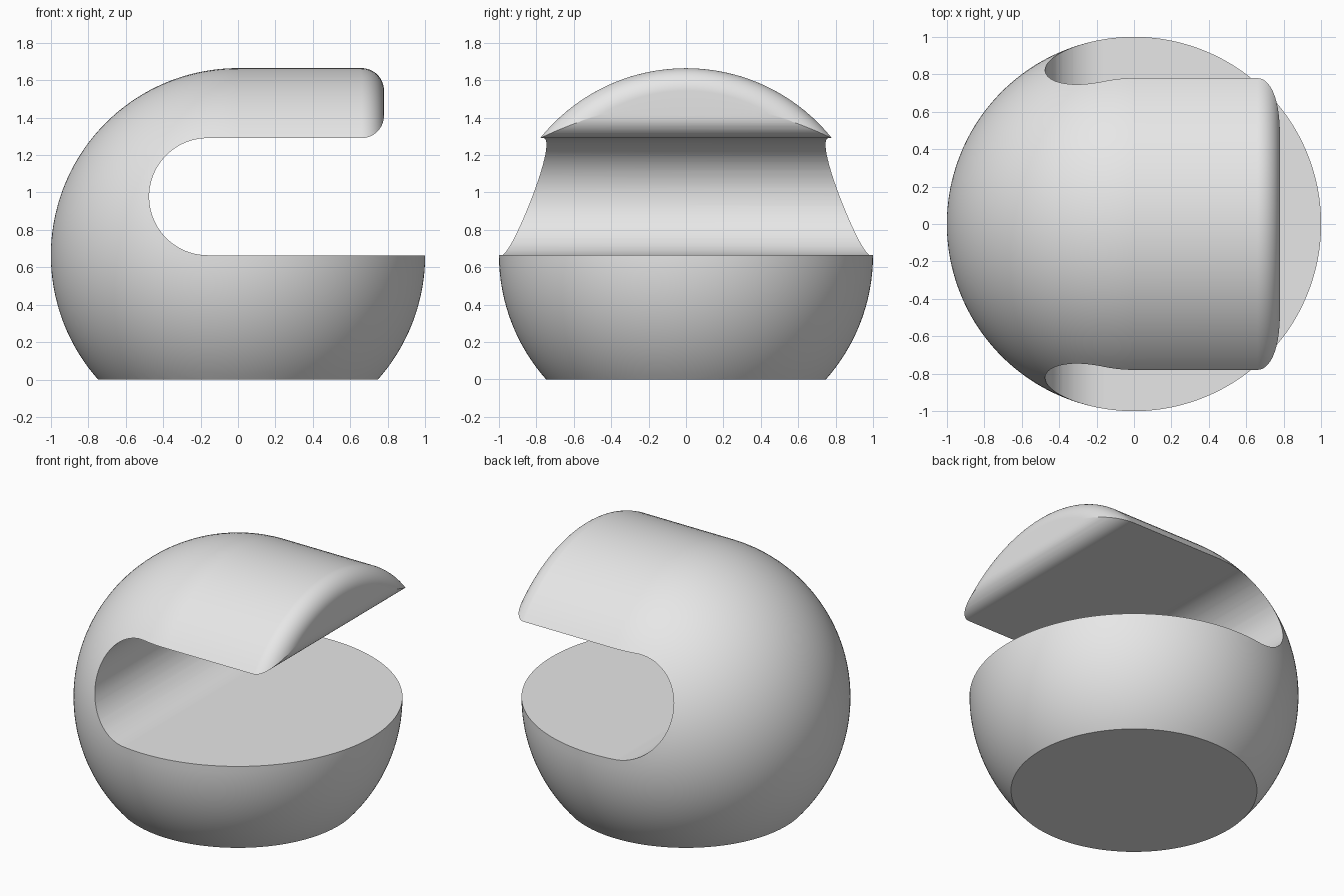
import bpy, bmesh
from math import sin, cos, pi, radians
from mathutils import Vector

cube = bpy.data.objects.get("Cube")
if cube:
    bpy.data.objects.remove(cube, do_unlink=True)

CZ = 0.664                  # height of the ball centre
SLOT_TOP = 1.29             # underside of the overhanging lip
SLOT_R = (SLOT_TOP - CZ) / 2
SLOT_X = -0.475 + SLOT_R    # axis of the rounded slot end
LIP_X, FILLET = 0.78, 0.12
SEGMENTS = 128

grey = bpy.data.materials.new("light grey")
grey.use_nodes = True
grey.diffuse_color = (0.8, 0.8, 0.8, 1)
grey.node_tree.nodes["Principled BSDF"].inputs["Base Color"].default_value = (0.8, 0.8, 0.8, 1)


def arc(cx, cy, r, start, end, steps):
    """Points on an arc, angles in degrees."""
    angles = [radians(start + (end - start) * i / steps) for i in range(steps + 1)]
    return [(cx + r * cos(a), cy + r * sin(a)) for a in angles]


def finish(bm, name):
    mesh = bpy.data.meshes.new(name)
    bm.to_mesh(mesh)
    bm.free()
    obj = bpy.data.objects.new(name, mesh)
    bpy.context.collection.objects.link(obj)
    return obj


def revolve(name, profile, floor=False):
    """Spin an (x, radius) profile around the horizontal x axis."""
    bm = bmesh.new()
    verts = [bm.verts.new((x, 0, CZ + r)) for x, r in profile]
    edges = [bm.edges.new(pair) for pair in zip(verts, verts[1:])]
    bmesh.ops.spin(bm, geom=verts + edges, cent=(0, 0, CZ), axis=(1, 0, 0),
                   angle=2 * pi, steps=SEGMENTS)
    bmesh.ops.remove_doubles(bm, verts=bm.verts, dist=1e-5)
    if floor:
        cut = bmesh.ops.bisect_plane(bm, geom=bm.verts[:] + bm.edges[:] + bm.faces[:],
                                     plane_co=(0, 0, 0), plane_no=(0, 0, -1),
                                     clear_outer=True)
        rim = [e for e in cut["geom_cut"] if isinstance(e, bmesh.types.BMEdge)]
        bmesh.ops.holes_fill(bm, edges=rim, sides=0)
    bmesh.ops.recalc_face_normals(bm, faces=bm.faces)
    return finish(bm, name)


def prism(name, outline):
    """Extrude an (x, z) outline along y."""
    bm = bmesh.new()
    face = bm.faces.new([bm.verts.new((x, -1.3, z)) for x, z in outline])
    out = bmesh.ops.extrude_face_region(bm, geom=[face])["geom"]
    bmesh.ops.translate(bm, vec=Vector((0, 2.6, 0)),
                        verts=[v for v in out if isinstance(v, bmesh.types.BMVert)])
    bmesh.ops.recalc_face_normals(bm, faces=bm.faces)
    obj = finish(bm, name)
    obj.hide_render = True
    return obj


def activate(obj):
    bpy.ops.object.select_all(action='DESELECT')
    obj.select_set(True)
    bpy.context.view_layer.objects.active = obj


def boolean(obj, cutter, operation):
    mod = obj.modifiers.new("cut", 'BOOLEAN')
    mod.operation, mod.solver, mod.object = operation, 'EXACT', cutter
    activate(obj)
    bpy.ops.object.modifier_apply(modifier=mod.name)
    bpy.data.objects.remove(cutter, do_unlink=True)


# Ball with a flat foot, minus the slot and the upper right quarter
ball = revolve("ball", [(x, abs(r)) for x, r in arc(0, 0, 1, 180, 0, 96)], floor=True)
slot = [(1.3, CZ)] + arc(SLOT_X, CZ + SLOT_R, SLOT_R, -90, -270, 40)
slot += [(0, SLOT_TOP), (0, 1.9), (1.3, 1.9)]
boolean(ball, prism("slot_cutter", slot), 'DIFFERENCE')

# Straight lip with a rounded front edge
lip_profile = [(-0.2, 0), (-0.2, 1)]
lip_profile += arc(LIP_X - FILLET, 1 - FILLET, FILLET, 90, 0, 14) + [(LIP_X, 0)]
lip = revolve("lip", lip_profile)
keep = [(0, SLOT_TOP)] + arc(LIP_X - FILLET, SLOT_TOP + FILLET, FILLET, -90, 0, 14)
keep += [(0.9, SLOT_TOP + FILLET + 0.04), (0.9, 1.9), (0, 1.9)]
boolean(lip, prism("lip_cutter", keep), 'INTERSECT')

# Weld both parts into one shell, dropping the hidden faces at the joint
bm = bmesh.new()
for part in (ball, lip):
    bm.from_mesh(part.data)
    bpy.data.objects.remove(part, do_unlink=True)
inner = [f for f in bm.faces if all(abs(v.co.x) < 1e-4 for v in f.verts)]
bmesh.ops.delete(bm, geom=inner, context='FACES')
bmesh.ops.remove_doubles(bm, verts=bm.verts, dist=2e-4)
body = finish(bm, "slotted_ball")
body.data.materials.clear()
body.data.materials.append(grey)
for poly in body.data.polygons:
    poly.material_index = 0

activate(body)
bpy.ops.object.shade_smooth_by_angle(angle=radians(25))
weighted = body.modifiers.new("even_shading", 'WEIGHTED_NORMAL')
weighted.keep_sharp = True
